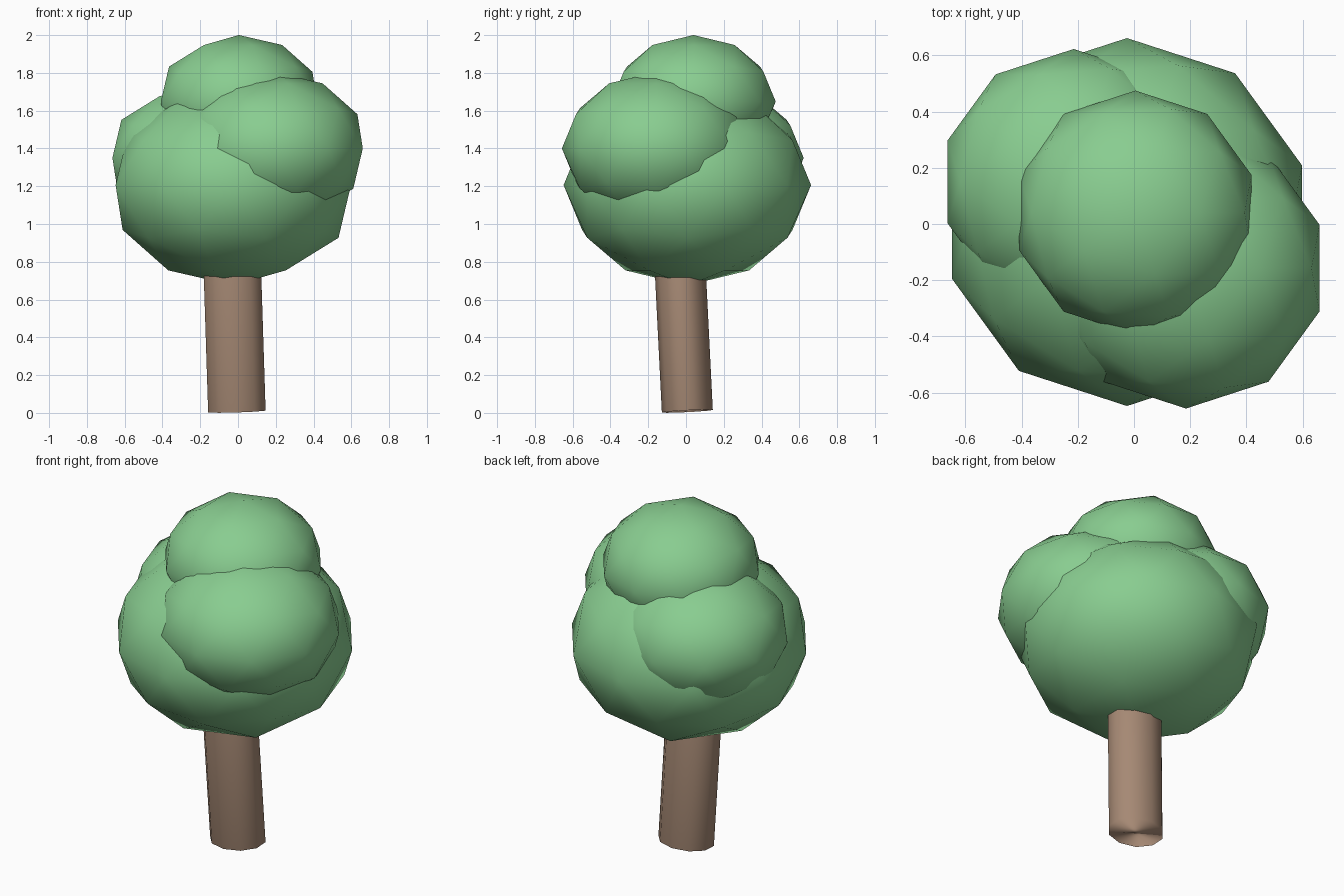
import bpy
from mathutils import Vector

cube = bpy.data.objects.get("Cube")
if cube:
    bpy.data.objects.remove(cube, do_unlink=True)


def make_material(name, rgb):
    mat = bpy.data.materials.new(name)
    mat.use_nodes = True
    colour = (*rgb, 1.0)
    mat.diffuse_color = colour
    bsdf = next(n for n in mat.node_tree.nodes if n.type == 'BSDF_PRINCIPLED')
    bsdf.inputs["Base Color"].default_value = colour
    bsdf.inputs["Roughness"].default_value = 0.9
    return mat


leaf_green = make_material("leaf green", (0.25, 0.61, 0.28))
bark_brown = make_material("bark brown", (0.38, 0.25, 0.175))


def finish(name, mat, scale):
    obj = bpy.context.object
    obj.name = name
    obj.scale = scale
    obj.data.materials.append(mat)
    bpy.ops.object.shade_smooth()
    return obj


# Foliage: flattened low-poly balls, all sharing the same squash
SQUASH = 0.81


def foliage(name, centre, radius):
    bpy.ops.mesh.primitive_ico_sphere_add(subdivisions=2, radius=1, location=centre)
    finish(name, leaf_green, (radius, radius, radius * SQUASH))


foliage("main_foliage", (-0.025, 0.007, 1.206), 0.655)
foliage("top_foliage", (0.005, 0.04, 1.648), 0.435)
foliage("front_left_foliage", (0.185, -0.157, 1.40), 0.50)
foliage("back_right_foliage", (-0.215, 0.15, 1.35), 0.473)

# Trunk: slightly oval, leaning cylinder whose top is buried in the foliage
base = Vector((-0.006, 0.007, 0.009))
lean = Vector((-0.032, -0.05, 1.0)).normalized()
length = 1.0
bpy.ops.mesh.primitive_cylinder_add(vertices=10, radius=1, depth=1,
                                    location=base + lean * length / 2)
trunk = finish("trunk", bark_brown, (0.16, 0.135, length))
trunk.rotation_euler = Vector((0, 0, 1)).rotation_difference(lean).to_euler()
